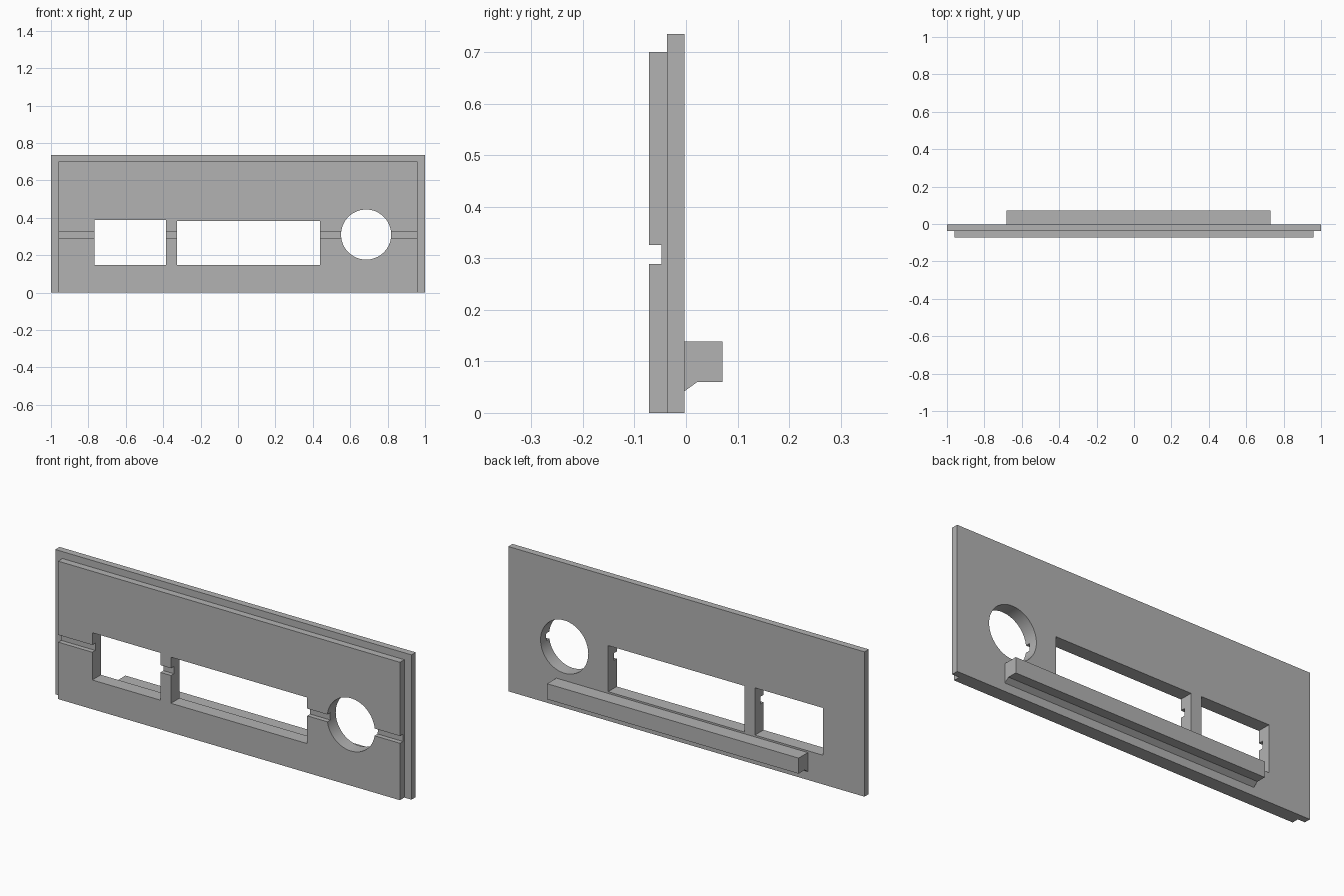
import bpy, bmesh, math
from mathutils import Vector

if "Cube" in bpy.data.objects:
    bpy.data.objects.remove(bpy.data.objects["Cube"])

grey = bpy.data.materials.new("panel_grey")
grey.diffuse_color = (0.45, 0.45, 0.45, 1)
grey.use_nodes = True
grey.node_tree.nodes["Principled BSDF"].inputs["Base Color"].default_value = grey.diffuse_color


def extrude(name, points, start, offset):
    """Extrude a closed profile of 3D points along an offset vector."""
    bm = bmesh.new()
    face = bm.faces.new([bm.verts.new(Vector(p) + Vector(start)) for p in points])
    new = bmesh.ops.extrude_face_region(bm, geom=[face])["geom"]
    bmesh.ops.translate(bm, vec=offset, verts=[v for v in new if isinstance(v, bmesh.types.BMVert)])
    bmesh.ops.recalc_face_normals(bm, faces=bm.faces)
    mesh = bpy.data.meshes.new(name)
    bm.to_mesh(mesh)
    bm.free()
    mesh.materials.append(grey)
    obj = bpy.data.objects.new(name, mesh)
    bpy.context.collection.objects.link(obj)
    return obj


def bar(name, x0, x1, yz):
    """Side profile run along x."""
    return extrude(name, [(0, y, z) for y, z in yz], (x0, 0, 0), (x1 - x0, 0, 0))


def cutter(name, xz):
    """Front outline run through the whole panel depth."""
    return extrude(name, [(x, 0, z) for x, z in xz], (0, -0.2, 0), (0, 0.198, 0))


def rect(a0, a1, b0, b1):
    return [(a0, b0), (a1, b0), (a1, b1), (a0, b1)]


def combine(target, tool, operation):
    mod = target.modifiers.new(tool.name, 'BOOLEAN')
    mod.operation, mod.solver, mod.object = operation, 'EXACT', tool
    bpy.context.view_layer.objects.active = target
    bpy.ops.object.modifier_apply(modifier=mod.name)
    bpy.data.objects.remove(tool)


# Backing plate and smaller raised face with a horizontal groove
panel = bar("panel", -1, 1, rect(-0.037, -0.003, 0, 0.735))
face = bar("raised_face", -0.96, 0.96, [
    (-0.037, 0), (-0.072, 0), (-0.072, 0.289), (-0.048, 0.289),
    (-0.048, 0.326), (-0.072, 0.326), (-0.072, 0.70), (-0.037, 0.70)])
combine(panel, face, 'UNION')

# Two rectangular windows and a round hole
circle = [(0.685 + 0.134 * math.cos(i * math.tau / 64),
           0.31 + 0.134 * math.sin(i * math.tau / 64)) for i in range(64)]
for name, outline in (("small_window", rect(-0.768, -0.385, 0.148, 0.388)),
                      ("long_window", rect(-0.326, 0.439, 0.148, 0.382)),
                      ("round_hole", circle)):
    combine(panel, cutter(name, outline), 'DIFFERENCE')

# Rear ledge with a sloped foot
bar("rear_ledge", -0.682, 0.73, [
    (-0.003, 0.042), (0.022, 0.06), (0.071, 0.06), (0.071, 0.139), (-0.003, 0.139)])

# Smooth the hole wall, keep the edges sharp
bpy.ops.object.select_all(action='DESELECT')
panel.select_set(True)
bpy.context.view_layer.objects.active = panel
bpy.ops.object.shade_smooth_by_angle(angle=math.radians(30))
